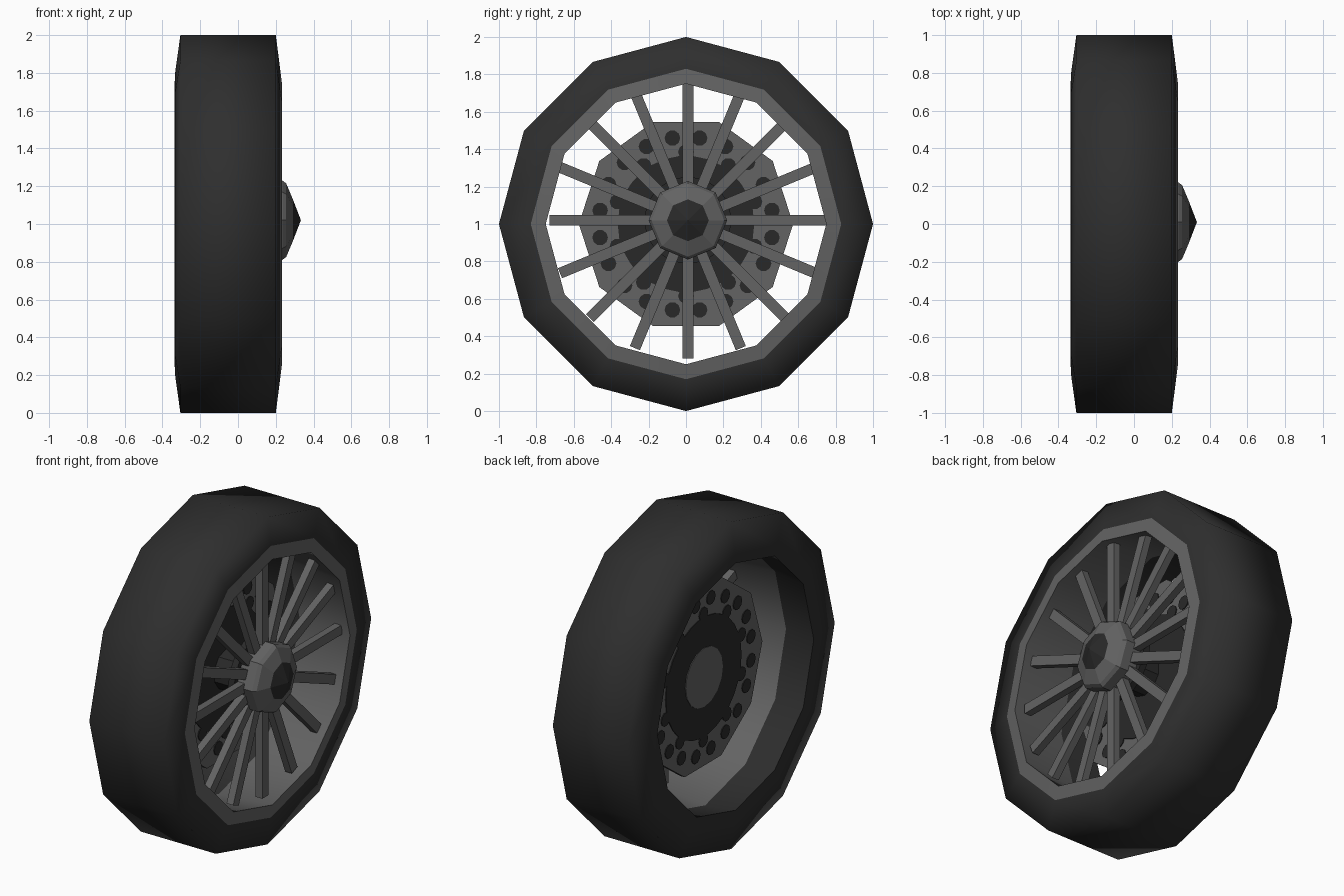
import bpy, bmesh, math
from mathutils import Matrix, Vector

if "Cube" in bpy.data.objects:
    bpy.data.objects.remove(bpy.data.objects["Cube"])


def mat(name, v):
    m = bpy.data.materials.new(name)
    m.diffuse_color = (v, v, v, 1)
    m.use_nodes = True
    m.node_tree.nodes["Principled BSDF"].inputs["Base Color"].default_value = m.diffuse_color
    return m


RUBBER = mat("rubber black", 0.028)
METAL = mat("rim grey", 0.125)
DISC = mat("disc grey", 0.125)
DARK = mat("dark grey", 0.022)


def finish(name, bm, material, smooth=None):
    bmesh.ops.remove_doubles(bm, verts=bm.verts, dist=1e-5)
    me = bpy.data.meshes.new(name)
    bm.to_mesh(me)
    bm.free()
    for m in material if isinstance(material, list) else [material]:
        me.materials.append(m)
    ob = bpy.data.objects.new(name, me)
    bpy.context.collection.objects.link(ob)
    if smooth:
        bpy.ops.object.select_all(action='DESELECT')
        ob.select_set(True)
        bpy.context.view_layer.objects.active = ob
        bpy.ops.object.shade_smooth_by_angle(angle=math.radians(smooth))
    return ob


def lathe(name, profile, n, material, phase=0.0, centre=(0, 1), smooth=None, slots=None):
    """Spin (x, radius) points around the x axis; slots gives a colour per band."""
    bm = bmesh.new()
    rings = []
    for x, r in profile:
        ring = []
        for i in range(n):
            a = math.tau * (i + phase) / n
            ring.append(bm.verts.new((x, centre[0] + r * math.sin(a), centre[1] + r * math.cos(a))))
        rings.append(ring)
    for k in range(len(rings) - 1):
        for i in range(n):
            j = (i + 1) % n
            f = bm.faces.new((rings[k][i], rings[k + 1][i], rings[k + 1][j], rings[k][j]))
            f.material_index = slots[k] if slots else 0
    bmesh.ops.dissolve_degenerate(bm, dist=1e-5, edges=bm.edges)
    return finish(name, bm, material, smooth)


# tyre: tread and both sidewalls, fully smooth
lathe("tyre", [(-0.335, 0.755), (-0.333, 0.80), (-0.305, 1.0), (0.2, 1.0), (0.222, 0.83)],
      12, RUBBER, smooth=120)
# inner wall of the tyre at the back
lathe("tyre_inner_wall", [(-0.13, 0.78), (-0.335, 0.755)], 12, RUBBER, smooth=35)
# rim: front lip and barrel
lathe("rim", [(0.222, 0.83), (0.232, 0.75), (-0.13, 0.78)], 12, METAL, smooth=35)

# sixteen flat spokes
HUB = (0.01, 1.02)
bm = bmesh.new()
for i in range(16):
    m = (Matrix.Translation((0.155, HUB[0], HUB[1])) @ Matrix.Rotation(math.tau * i / 16, 4, 'X')
         @ Matrix.Translation((0, 0, 0.445)) @ Matrix.Diagonal((0.045, 0.058, 0.59, 1)))
    bmesh.ops.create_cube(bm, size=1, matrix=m)
finish("spokes", bm, METAL)

# hub with a pointed cap and dark centre
lathe("hub", [(0.11, 0.0001), (0.11, 0.21), (0.235, 0.21), (0.255, 0.195), (0.29, 0.112), (0.333, 0.00001)],
      8, [METAL, DARK], centre=HUB, slots=[0, 0, 0, 0, 1])
lathe("hub_collar", [(0.09, 0.0001), (0.09, 0.235), (0.13, 0.235), (0.13, 0.0001)], 16, DARK, centre=HUB)
lathe("axle", [(-0.1, 0.12), (0.1, 0.12)], 10, DARK)

# ten-sided brake disc
lathe("brake_disc", [(-0.115, 0.0001), (-0.115, 0.573), (-0.085, 0.573), (-0.085, 0.0001)],
      10, DISC, phase=0.5)


# thin dark plates on both sides: centre, drill holes and scalloped edge
def plate(bm, x, y, z, r, n):
    m = Matrix.Translation((x, y, z)) @ Matrix.Rotation(math.pi / 2, 4, 'Y')
    bmesh.ops.create_cone(bm, cap_ends=True, segments=n, radius1=r, radius2=r, depth=0.006, matrix=m)


for side, x in (("front", -0.083), ("back", -0.117)):
    bm = bmesh.new()
    plate(bm, x, 0, 1, 0.365, 30)
    for i in range(20):
        a = math.tau * (i + 0.5) / 20
        plate(bm, x, 0.465 * math.sin(a), 1 + 0.465 * math.cos(a), 0.042, 10)
        if i % 2 == 0:
            b = math.tau * i / 20
            plate(bm, x, 0.385 * math.sin(b), 1 + 0.385 * math.cos(b), 0.042, 10)
    finish("disc_holes_" + side, bm, DARK)
# grey boss at the middle of the back
bm = bmesh.new()
plate(bm, -0.121, 0, 1, 0.18, 16)
finish("disc_boss", bm, DISC)

# make all face normals consistent
for ob in bpy.data.objects:
    bm = bmesh.new()
    bm.from_mesh(ob.data)
    bmesh.ops.recalc_face_normals(bm, faces=bm.faces)
    if ob.name in ("rim", "tyre_inner_wall"):
        # open barrels face inwards
        f = max(bm.faces, key=lambda f: f.calc_area())
        c = f.calc_center_median() - Vector((0, 0, 1))
        if f.normal.y * c.y + f.normal.z * c.z > 0:
            bmesh.ops.reverse_faces(bm, faces=bm.faces)
    bm.to_mesh(ob.data)
    bm.free()
